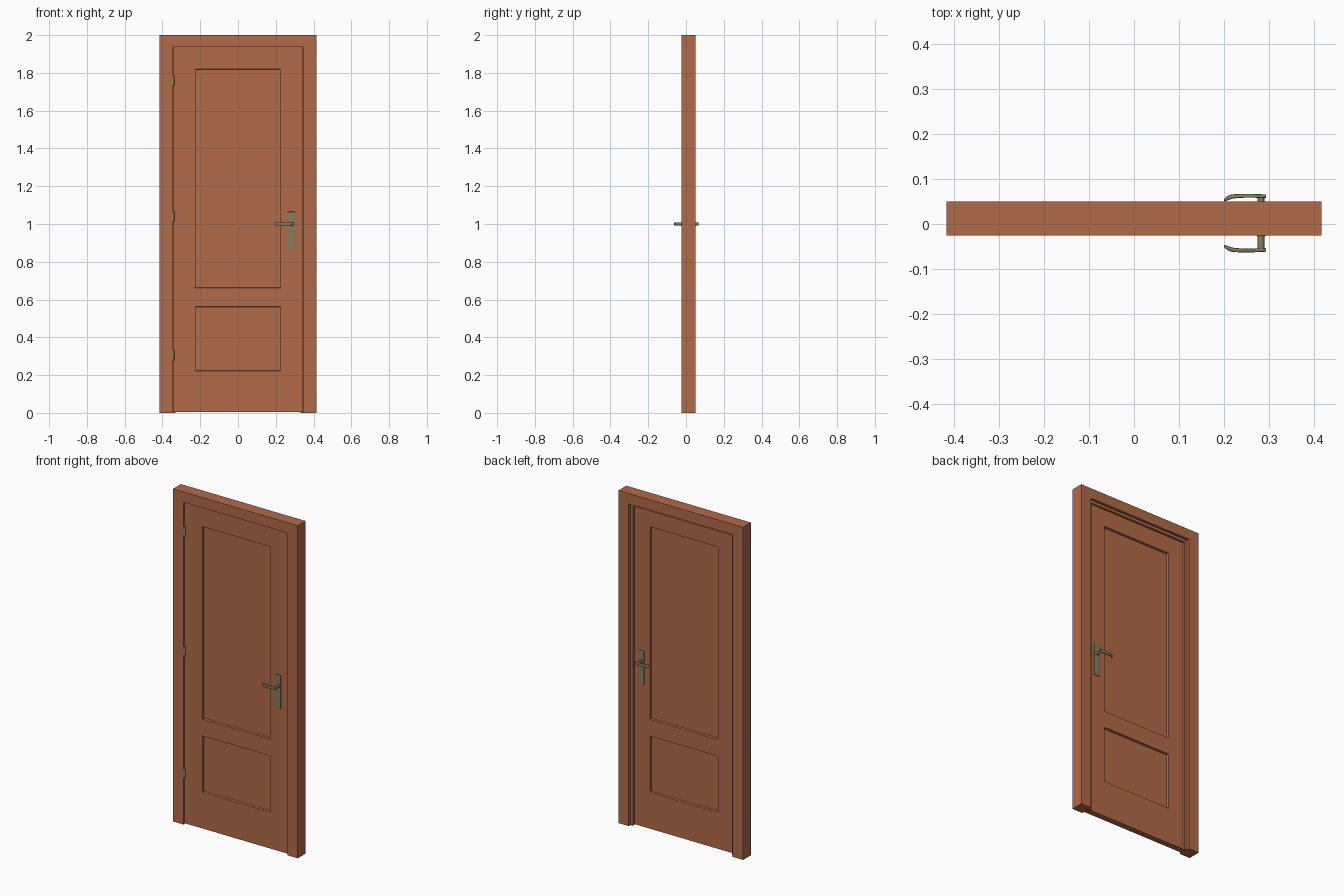
import bpy, bmesh, math
from mathutils import Vector

if "Cube" in bpy.data.objects:
    bpy.data.objects.remove(bpy.data.objects["Cube"])


def material(name, rgb):
    m = bpy.data.materials.new(name)
    m.diffuse_color = (*rgb, 1)
    m.use_nodes = True
    m.node_tree.nodes["Principled BSDF"].inputs["Base Color"].default_value = m.diffuse_color
    return m


WOOD = material("reddish wood", (0.44, 0.145, 0.066))
METAL = material("aged brass", (0.24, 0.21, 0.112))
MID = 0.002            # centre plane of the door leaf in y
HALF = 0.018           # half thickness of the leaf


def finish(bm, name, mat, smooth=False):
    bmesh.ops.recalc_face_normals(bm, faces=bm.faces)
    me = bpy.data.meshes.new(name)
    bm.to_mesh(me)
    bm.free()
    me.materials.append(mat)
    ob = bpy.data.objects.new(name, me)
    bpy.context.collection.objects.link(ob)
    if smooth:
        bpy.context.view_layer.objects.active = ob
        ob.select_set(True)
        bpy.ops.object.shade_smooth_by_angle(angle=math.radians(35))
        ob.select_set(False)
    return ob


def extrude(name, pts, vec, mat, bevel=0, smooth=False):
    """Solid from a closed planar outline pushed along vec."""
    bm = bmesh.new()
    f = bm.faces.new([bm.verts.new(p) for p in pts])
    r = bmesh.ops.extrude_face_region(bm, geom=[f])
    bmesh.ops.translate(bm, vec=vec, verts=[v for v in r["geom"] if isinstance(v, bmesh.types.BMVert)])
    bmesh.ops.recalc_face_normals(bm, faces=bm.faces)
    if bevel:
        sharp = [e for e in bm.edges if e.calc_face_angle(0) > 0.9]
        bmesh.ops.bevel(bm, geom=sharp, offset=bevel, segments=2, affect='EDGES', profile=0.5)
    return finish(bm, name, mat, smooth)


def arch(name, xo, zo, xi, zi, y0, y1):
    """Three-sided surround, open at the floor."""
    pts = [(-xo, 0), (-xo, zo), (xo, zo), (xo, 0), (xi, 0), (xi, zi), (-xi, zi), (-xi, 0)]
    extrude(name, [(x, y0, z) for x, z in pts], (0, y1 - y0, 0), WOOD)


def cylinder(name, p, q, r1, r2, mat, n=16):
    p, q = Vector(p), Vector(q)
    bm = bmesh.new()
    bmesh.ops.create_cone(bm, cap_ends=True, segments=n, radius1=r1, radius2=r2, depth=(q - p).length)
    rot = Vector((0, 0, 1)).rotation_difference(q - p).to_matrix()
    for v in bm.verts:
        v.co = rot @ v.co + (p + q) / 2
    finish(bm, name, mat, True)


# Frame and the stop strip behind the leaf
arch("door_frame", 0.415, 2.0, 0.346, 1.938, -0.025, 0.05)
arch("door_stop", 0.347, 1.939, 0.330, 1.922, 0.0202, 0.034)

# Leaf: both faces gridded, panel cells sunk with a slight slope
xs = [-0.3445, -0.226, 0.226, 0.3445]
zs = [0.005, 0.223, 0.562, 0.662, 1.82, 1.9365]
bm = bmesh.new()
panels = []
for y in (MID - HALF, MID + HALF):
    g = [[bm.verts.new((x, y, z)) for z in zs] for x in xs]
    for i in range(3):
        for j in range(5):
            q = [g[i][j], g[i + 1][j], g[i + 1][j + 1], g[i][j + 1]]
            f = bm.faces.new(q if y < MID else q[::-1])
            if i == 1 and j in (1, 3):
                panels.append(f)
edges = [e for e in bm.edges if e.is_boundary]
bmesh.ops.bridge_loops(bm, edges=edges)
bmesh.ops.recalc_face_normals(bm, faces=bm.faces)
bmesh.ops.inset_individual(bm, faces=panels, thickness=0.003, depth=-0.013)
bmesh.ops.dissolve_limit(bm, angle_limit=0.01, verts=bm.verts, edges=bm.edges)
finish(bm, "door_leaf", WOOD)

# Hinge knuckles
for k, z in enumerate((0.307, 1.04, 1.76)):
    cylinder(f"hinge_{k + 1}", (-0.3425, -0.0185, z - 0.026), (-0.3425, -0.0185, z + 0.026), 0.006, 0.006, METAL)

# Handle sets, mirrored through the leaf
outer = [(0.199, 0.053), (0.207, 0.060), (0.216, 0.0635), (0.235, 0.065), (0.258, 0.065), (0.293, 0.0635)]
inner = [(0.293, 0.0555), (0.258, 0.0565), (0.235, 0.056), (0.219, 0.0545), (0.209, 0.051), (0.200, 0.0475)]
for side, s in (("front", -1), ("back", 1)):
    def Y(d):
        return MID + s * d
    extrude(f"{side}_handle_plate",
            [(x, Y(HALF - 0.001), z) for x, z in ((0.262, 0.864), (0.299, 0.864), (0.299, 1.065), (0.262, 1.065))],
            (0, s * 0.006, 0), METAL, 0.0015)
    cylinder(f"{side}_handle_collar", (0.2815, Y(0.021), 1), (0.2815, Y(0.030), 1), 0.011, 0.009, METAL)
    cylinder(f"{side}_handle_stem", (0.2815, Y(0.021), 1), (0.2815, Y(0.058), 1), 0.0075, 0.0075, METAL)
    extrude(f"{side}_handle_lever", [(x, Y(d), 0.991) for x, d in outer + inner],
            (0, 0, 0.018), METAL, 0.0025, True)
